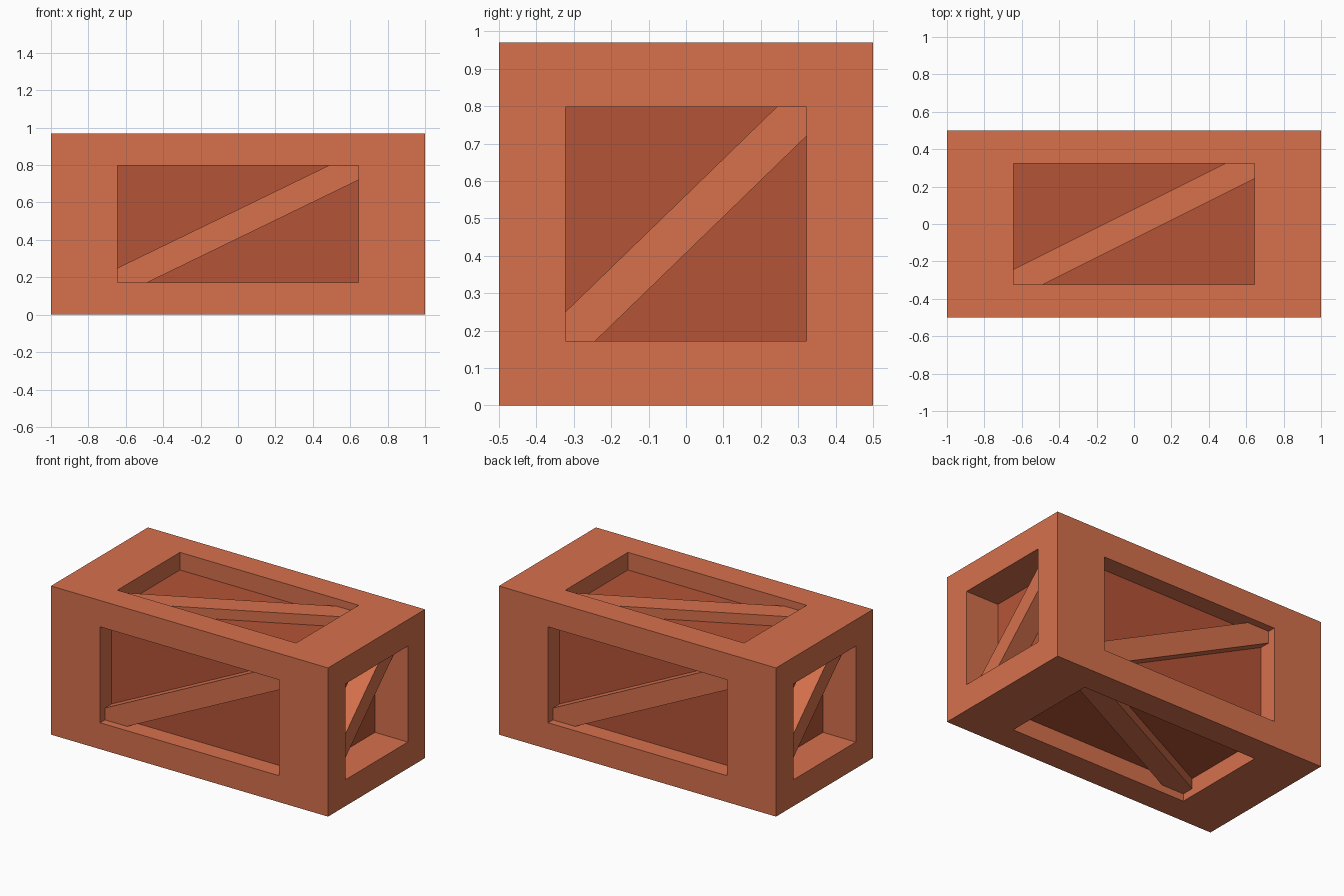
import bpy, bmesh
from mathutils import Vector, Matrix

if "Cube" in bpy.data.objects:
    bpy.data.objects.remove(bpy.data.objects["Cube"])

SIZE = Vector((2.0, 1.0, 0.97))   # overall crate size
HALF = 0.3225                     # half width of each opening (unit cube)
FLOOR = 0.1185                    # depth of the recessed panel
BRACE = 0.05                      # depth of the brace's outer face
CUT = 0.08                        # length of the brace's clipped end along each opening edge


def material(name, color):
    mat = bpy.data.materials.new(name)
    mat.diffuse_color = (*color, 1)
    mat.use_nodes = True
    mat.node_tree.nodes["Principled BSDF"].inputs["Base Color"].default_value = mat.diffuse_color
    return mat


FRAME = material("light_wood", (0.67, 0.163, 0.073))
PANEL = material("dark_wood", (0.46, 0.088, 0.037))

# unit cube standing on z = 0, stretched to crate proportions
TO_CRATE = Matrix.Translation((0, 0, SIZE.z / 2)) @ Matrix.Diagonal((*SIZE, 1))


def make_object(name, bm):
    bm.transform(TO_CRATE)
    bmesh.ops.recalc_face_normals(bm, faces=bm.faces)
    mesh = bpy.data.meshes.new(name)
    bm.to_mesh(mesh)
    bm.free()
    mesh.materials.append(FRAME)
    mesh.materials.append(PANEL)
    ob = bpy.data.objects.new(name, mesh)
    bpy.context.collection.objects.link(ob)
    return ob


# crate body: cube with a straight-walled recess and dark panel in every side
bm = bmesh.new()
bmesh.ops.create_cube(bm, size=1)
panels = list(bm.faces)
bmesh.ops.inset_individual(bm, faces=panels, thickness=0.5 - HALF,
                           use_even_offset=True)
bmesh.ops.inset_individual(bm, faces=panels, thickness=0, depth=-FLOOR,
                           use_even_offset=True)
for panel in panels:
    panel.material_index = 1
make_object("crate_body", bm)

# diagonal braces: clipped strip running corner to corner on each side
X, Y, Z = Vector((1, 0, 0)), Vector((0, 1, 0)), Vector((0, 0, 1))
SIDES = {"front": (X, Z), "back": (-X, Z), "right": (Y, Z),
         "left": (-Y, Z), "top": (X, Y), "bottom": (Y, X)}
h, c = HALF, HALF - CUT
OUTLINE = [(-h, -h), (-c, -h), (h, c), (h, h), (c, h), (-h, -c)]

for side, (u, v) in SIDES.items():
    n = u.cross(v)
    bm = bmesh.new()
    base = bm.faces.new([bm.verts.new(u * a + v * b + n * (0.5 - FLOOR))
                         for a, b in OUTLINE])
    outer = bmesh.ops.extrude_face_region(bm, geom=[base], use_keep_orig=True)["geom"]
    bmesh.ops.translate(bm, vec=n * (FLOOR - BRACE),
                        verts=[e for e in outer if isinstance(e, bmesh.types.BMVert)])
    make_object(side + "_brace", bm)
